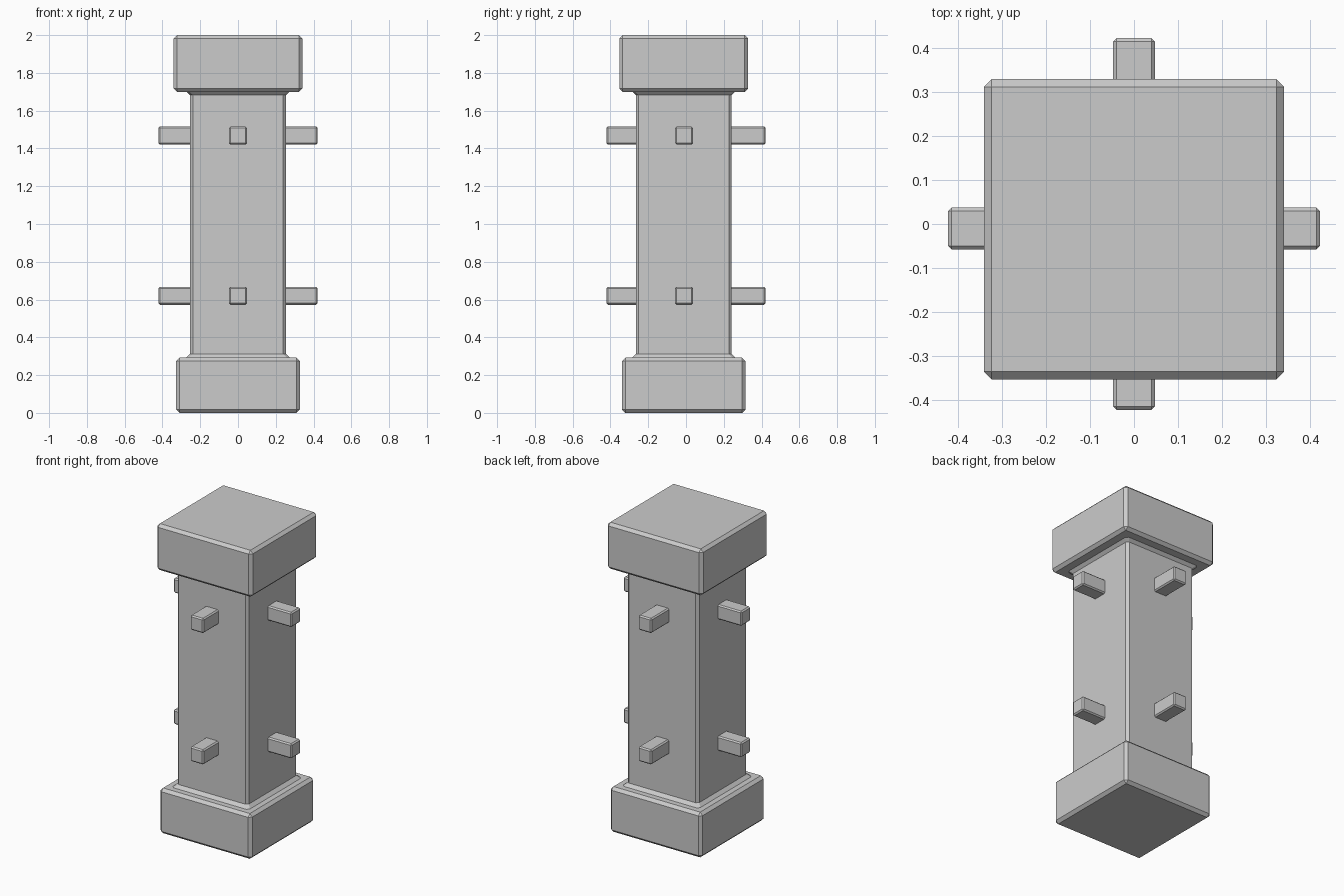
import bpy, bmesh

if "Cube" in bpy.data.objects:
    bpy.data.objects.remove(bpy.data.objects["Cube"])

CY = -0.012  # post axis sits slightly forward


def finish(name, bm):
    bmesh.ops.recalc_face_normals(bm, faces=bm.faces)
    mesh = bpy.data.meshes.new(name)
    bm.to_mesh(mesh)
    bm.free()
    obj = bpy.data.objects.new(name, mesh)
    bpy.context.collection.objects.link(obj)
    return obj


def box(name, center, size, bevel):
    """Box with a single flat chamfer on every edge."""
    bm = bmesh.new()
    bmesh.ops.create_cube(bm, size=1)
    for v in bm.verts:
        v.co = [c + p * s for c, p, s in zip(center, v.co, size)]
    bmesh.ops.bevel(bm, geom=bm.edges[:], offset=bevel, segments=1,
                    affect='EDGES', profile=0.5)
    return finish(name, bm)


def square_loft(name, profile, chamfer):
    """Stack of chamfered squares given as (half width, height)."""
    bm = bmesh.new()
    rings = []
    for h, z in profile:
        k = h - chamfer
        pts = [(h, -k), (h, k), (k, h), (-k, h),
               (-h, k), (-h, -k), (-k, -h), (k, -h)]
        rings.append([bm.verts.new((x, y + CY, z)) for x, y in pts])
    for a, b in zip(rings, rings[1:]):
        for i in range(8):
            j = (i + 1) % 8
            bm.faces.new((a[i], a[j], b[j], b[i]))
    bm.faces.new(rings[0])
    bm.faces.new(rings[-1])
    return finish(name, bm)


# Base and cap blocks
box("base_block", (0, CY, 0.146), (0.655, 0.655, 0.292), 0.018)
box("cap_block", (0, CY, 1.85), (0.682, 0.682, 0.30), 0.018)

# Shaft, flared where it meets the blocks
square_loft("shaft", [(0.276, 0.28), (0.276, 0.29), (0.254, 0.312),
                      (0.254, 1.682), (0.276, 1.704), (0.276, 1.715)], 0.015)

# Pegs on all four faces at two heights
for level, z in (("lower", 0.62), ("upper", 1.468)):
    for side, s in (("first", -1), ("second", 1)):
        box(f"{level}_side_peg_{side}", (s * 0.321, -0.01, z),
            (0.202, 0.095, 0.095), 0.008)
        box(f"{level}_front_back_peg_{side}", (0, s * 0.321, z),
            (0.095, 0.202, 0.095), 0.008)
